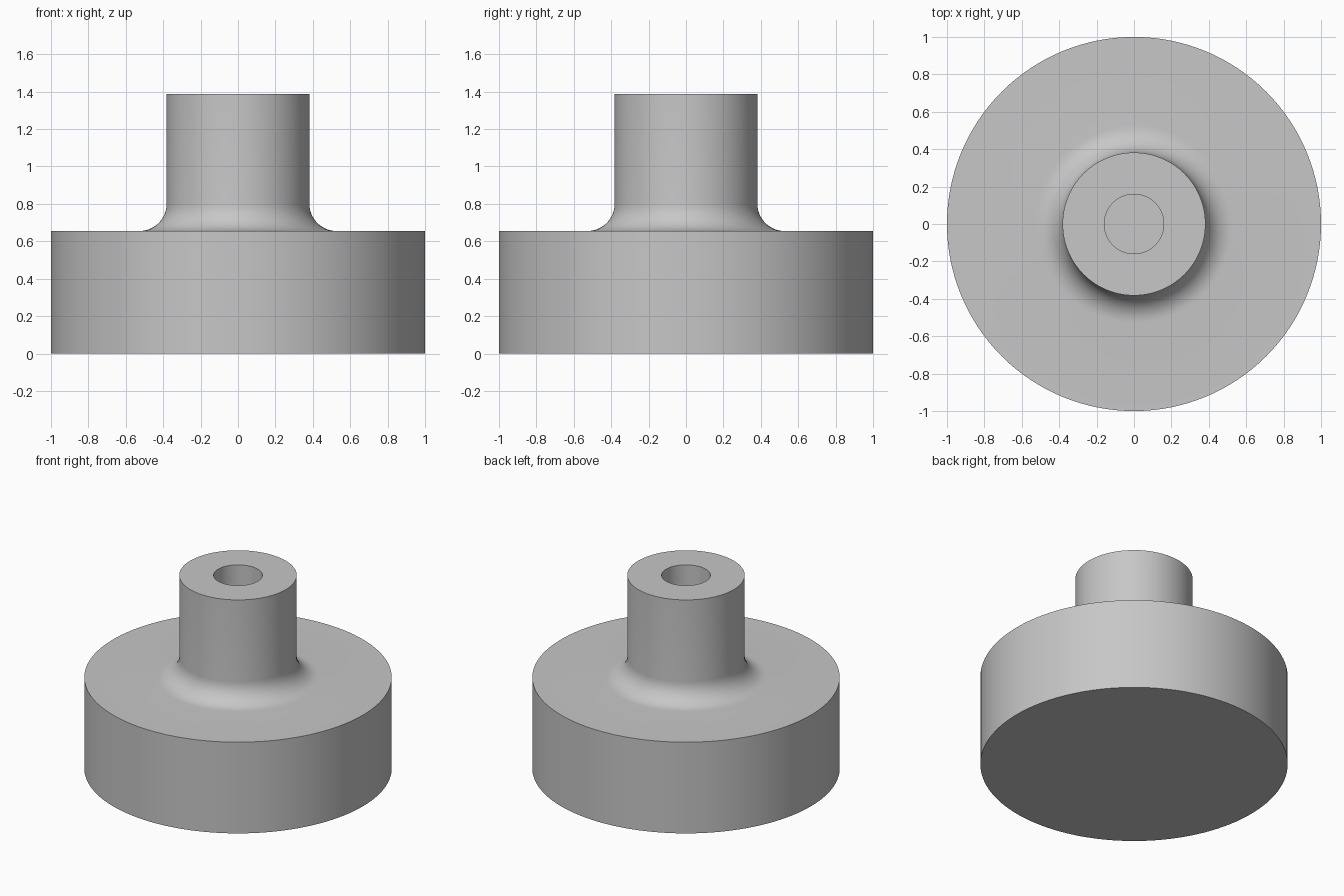
import bpy, bmesh, math

if "Cube" in bpy.data.objects:
    bpy.data.objects.remove(bpy.data.objects["Cube"])

SEGMENTS = 128
BASE_R, BASE_H = 1.0, 0.655
POST_R, POST_TOP = 0.382, 1.388
FILLET = 0.145
HOLE_R, HOLE_FLOOR = 0.159, 0.655

# half profile (radius, height), from the underside centre to the hole floor centre
profile = [(0, 0), (BASE_R, 0), (BASE_R, BASE_H)]
for i in range(13):  # concave fillet between base and post
    a = math.radians(270 - 90 * i / 12)
    profile.append((POST_R + FILLET + FILLET * math.cos(a),
                    BASE_H + FILLET + FILLET * math.sin(a)))
profile += [(POST_R, POST_TOP), (HOLE_R, POST_TOP), (HOLE_R, HOLE_FLOOR), (0, HOLE_FLOOR)]

# revolve the profile around z
bm = bmesh.new()
verts = [bm.verts.new((r, 0, z)) for r, z in profile]
edges = [bm.edges.new(pair) for pair in zip(verts, verts[1:])]
bmesh.ops.spin(bm, geom=verts + edges, cent=(0, 0, 0), axis=(0, 0, 1),
               angle=math.tau, steps=SEGMENTS, use_duplicate=False)
bmesh.ops.remove_doubles(bm, verts=bm.verts[:], dist=1e-5)
bmesh.ops.recalc_face_normals(bm, faces=bm.faces[:])
mesh = bpy.data.meshes.new("flanged_post")
bm.to_mesh(mesh)
bm.free()

grey = bpy.data.materials.new("light grey")
grey.diffuse_color = (0.57, 0.57, 0.57, 1)
grey.use_nodes = True
grey.node_tree.nodes["Principled BSDF"].inputs["Base Color"].default_value = grey.diffuse_color
mesh.materials.append(grey)

# one part: round base, filleted post and blind bore
obj = bpy.data.objects.new("flanged_post", mesh)
bpy.context.collection.objects.link(obj)
bpy.context.view_layer.objects.active = obj
obj.select_set(True)
bpy.ops.object.shade_smooth_by_angle(angle=math.radians(30))
